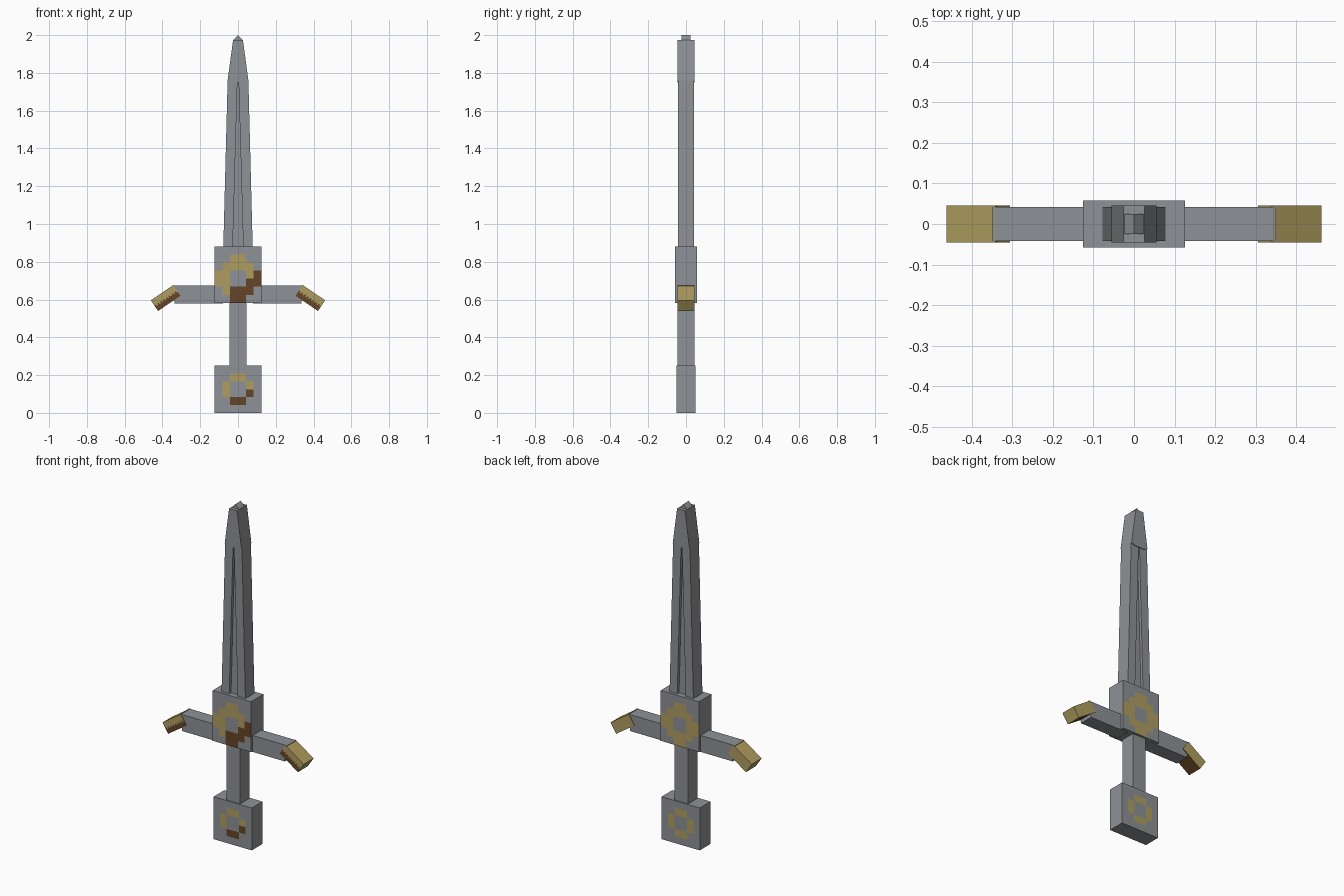
import bpy, bmesh, math
from mathutils import Matrix, Vector

old = bpy.data.objects.get("Cube")
if old:
    bpy.data.objects.remove(old, do_unlink=True)


def material(name, rgb):
    m = bpy.data.materials.new(name)
    m.use_nodes = True
    m.diffuse_color = (*rgb, 1)
    m.node_tree.nodes["Principled BSDF"].inputs["Base Color"].default_value = (*rgb, 1)
    return m


STEEL = material("steel grey", (0.27, 0.285, 0.305))
GOLD = material("antique gold", (0.43, 0.34, 0.115))
BROWN = material("dark brown", (0.13, 0.06, 0.02))
CODES = {".": 0, "g": 1, "b": 2}


def finish(name, bm, matrix=Matrix()):
    bmesh.ops.recalc_face_normals(bm, faces=bm.faces)
    mesh = bpy.data.meshes.new(name)
    bm.to_mesh(mesh)
    bm.free()
    for m in (STEEL, GOLD, BROWN):
        mesh.materials.append(m)
    obj = bpy.data.objects.new(name, mesh)
    obj.matrix_world = matrix
    bpy.context.collection.objects.link(obj)
    return obj


def box_mesh(size, center=(0, 0, 0)):
    bm = bmesh.new()
    bmesh.ops.create_cube(bm, size=1)
    bmesh.ops.scale(bm, vec=size, verts=bm.verts)
    bmesh.ops.translate(bm, vec=center, verts=bm.verts)
    return bm


def slice_axis(bm, axis, low, high, count):
    normal = Vector((0, 0, 0))
    normal[axis] = 1
    for i in range(1, count):
        bmesh.ops.bisect_plane(bm, geom=bm.verts[:] + bm.edges[:] + bm.faces[:],
                               plane_co=normal * (low + (high - low) * i / count),
                               plane_no=normal)


def prism(name, outline, half_depth):
    """Extrude an x-z outline along y."""
    bm = bmesh.new()
    face = bm.faces.new([bm.verts.new((x, -half_depth, z)) for x, z in outline])
    new = bmesh.ops.extrude_face_region(bm, geom=[face])["geom"]
    moved = [v for v in new if isinstance(v, bmesh.types.BMVert)]
    bmesh.ops.translate(bm, vec=(0, 2 * half_depth, 0), verts=moved)
    return finish(name, bm)


def patterned_block(name, half_x, half_y, low, high, rows):
    """Block with a ring pattern inlaid in its front and back faces."""
    bm = box_mesh((2 * half_x, 2 * half_y, high - low), (0, 0, (low + high) / 2))
    cols = len(rows[0])
    slice_axis(bm, 0, -half_x, half_x, cols)
    slice_axis(bm, 2, low, high, len(rows))
    bm.normal_update()
    for f in bm.faces:
        if abs(f.normal.y) > 0.9:
            c = f.calc_center_median()
            col = int((c.x + half_x) / (2 * half_x) * cols)
            row = int((high - c.z) / (high - low) * len(rows))
            code = CODES[rows[row][col]]
            f.material_index = code if c.y < 0 else min(code, 1)
    return finish(name, bm)


# Pommel, grip and guard block
patterned_block("pommel", 0.125, 0.05, 0, 0.25,
                ["......", "..gg..", ".g..g.", ".g..b.", "..bb..", "......"])
finish("grip", box_mesh((0.09, 0.088, 0.36), (0, 0, 0.42)))
patterned_block("guard_block", 0.125, 0.058, 0.583, 0.88,
                ["......", "..gg..", ".gggg.", "gg..gb", "gg..bb", ".gbbb.", "..bb.."])

# Blade core showing in the fuller and at the very point
prism("blade_core", [(-0.04, 0.87), (0.04, 0.87), (0.024, 1.975), (0, 2), (-0.024, 1.975)], 0.025)

TIP_LENGTH, TIP_HEIGHT, COLS, ROWS = 0.143, 0.068, 16, 8
for side, label in ((1, "left"), (-1, "right")):
    # Blade half and point half
    prism(label + "_blade_half",
          [(side * x, z) for x, z in ((0.028, 0.87), (0.078, 0.87), (0.055, 1.76), (0.003, 1.76))], 0.042)
    prism(label + "_point_half",
          [(side * x, z) for x, z in ((0, 1.75), (0.03, 1.75), (0.055, 1.76), (0.026, 1.975), (0, 1.975))], 0.046)

    # Crossguard arm
    prism(label + "_guard_arm",
          [(side * x, z) for x, z in ((0.08, 0.578), (0.335, 0.578), (0.35, 0.675), (0.08, 0.675))], 0.042)

    # Drooping gold end with a toothed brown lower half on the front
    bm = box_mesh((TIP_LENGTH, 0.092, TIP_HEIGHT))
    slice_axis(bm, 0, -TIP_LENGTH / 2, TIP_LENGTH / 2, COLS)
    slice_axis(bm, 2, -TIP_HEIGHT / 2, TIP_HEIGHT / 2, ROWS)
    bm.normal_update()
    for f in bm.faces:
        c = f.calc_center_median()
        col = int((c.x / TIP_LENGTH + 0.5) * COLS)
        row = int((c.z / TIP_HEIGHT + 0.5) * ROWS)
        lower_front = f.normal.y < -0.9 and row < ROWS // 2 - col % 2
        f.material_index = 2 if lower_front or f.normal.z < -0.9 else 1
    finish(label + "_guard_end", bm,
           Matrix.Translation((side * 0.383, 0, 0.608))
           @ Matrix.Rotation(side * math.radians(34), 4, "Y"))
